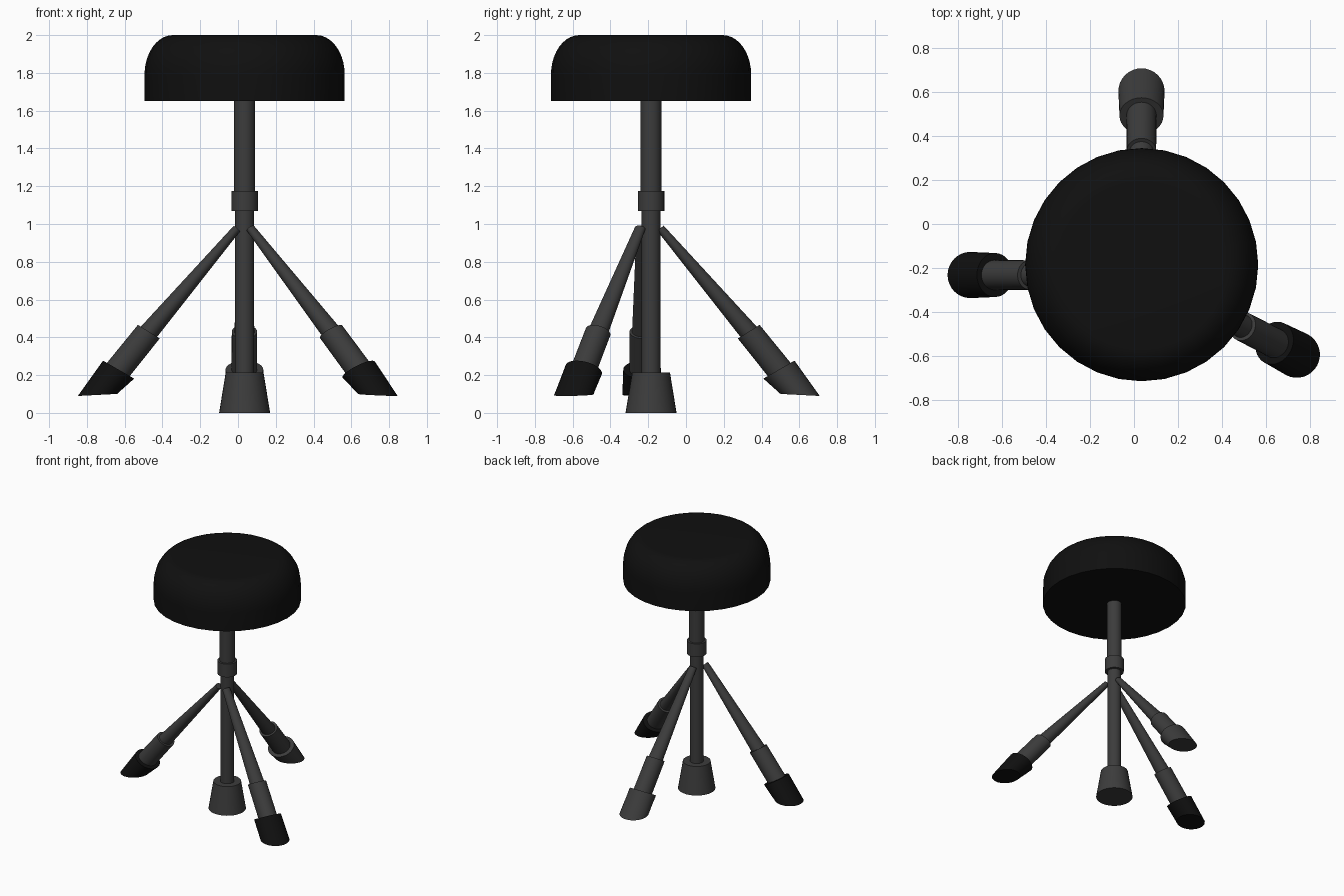
import bpy, bmesh
from math import sin, cos, pi, radians
from mathutils import Vector

if "Cube" in bpy.data.objects:
    bpy.data.objects.remove(bpy.data.objects["Cube"])

CX, CY = 0.035, -0.185


def material(name, v):
    m = bpy.data.materials.new(name)
    m.diffuse_color = (v, v, v, 1)
    m.use_nodes = True
    m.node_tree.nodes["Principled BSDF"].inputs["Base Color"].default_value = m.diffuse_color
    return m


BLACK = material("black_padding", 0.005)
GREY = material("dark_metal", 0.045)


def loft(name, rings, mat, sides=32):
    """Skin a list of point rings and cap both ends."""
    bm = bmesh.new()
    loops = [[bm.verts.new(p) for p in r] for r in rings]
    for a, b in zip(loops, loops[1:]):
        for i in range(sides):
            j = (i + 1) % sides
            bm.faces.new((a[i], a[j], b[j], b[i]))
    bm.faces.new(loops[0][::-1])
    bm.faces.new(loops[-1])
    bmesh.ops.recalc_face_normals(bm, faces=bm.faces)
    me = bpy.data.meshes.new(name)
    bm.to_mesh(me)
    bm.free()
    me.materials.append(mat)
    ob = bpy.data.objects.new(name, me)
    bpy.context.collection.objects.link(ob)
    bpy.ops.object.select_all(action='DESELECT')
    ob.select_set(True)
    bpy.context.view_layer.objects.active = ob
    bpy.ops.object.shade_smooth_by_angle(angle=radians(35))
    return ob


def turned(name, profile, mat, sides=32):
    """Round part about the central post axis, from (radius, z) pairs."""
    rings = [[(CX + r * cos(2 * pi * i / sides), CY + r * sin(2 * pi * i / sides), z)
              for i in range(sides)] for r, z in profile]
    return loft(name, rings, mat, sides)


# Seat cushion with rounded shoulder
shoulder = [(0.38 + 0.15 * cos(t * pi / 20), 1.79 + 0.21 * sin(t * pi / 20)) for t in range(11)]
turned("seat", [(0.53, 1.65)] + shoulder, BLACK)

# Central post, collar and its foot
turned("post_lower", [(0.05, 0.1), (0.05, 1.1)], GREY)
turned("post_upper", [(0.055, 1.1), (0.055, 1.68)], GREY)
turned("post_collar", [(0.07, 1.07), (0.07, 1.175)], GREY)
turned("post_foot", [(0.135, 0.0), (0.1, 0.215)], GREY)


def leg_part(name, start, angle, stretch, sections, mat, sides=32):
    """Sections: distance out, z, in-plane radius, side radius, tilt."""
    out = Vector((cos(angle), sin(angle), 0))
    side = Vector((-sin(angle), cos(angle), 0))
    rings = []
    for u, z, h, w, tilt in sections:
        c = Vector((start[0], start[1], z)) + out * u * stretch
        major = out * cos(radians(tilt)) + Vector((0, 0, sin(radians(tilt))))
        rings.append([c + major * h * cos(2 * pi * i / sides) + side * w * sin(2 * pi * i / sides)
                      for i in range(sides)])
    loft(name, rings, mat, sides)


# Three splayed legs: thin tube, sleeve, and slanted rubber foot
LEGS = [("left", (-0.005, -0.232), pi, 1.0, BLACK),
        ("back", (0.034, -0.135), pi / 2, 1.0, GREY),
        ("right", (0.066, -0.243), radians(-27.5), 1.03, BLACK)]
for label, start, ang, stretch, foot_mat in LEGS:
    leg_part(label + "_leg", start, ang, stretch,
             [(0.0, 0.977, 0.022, 0.03, 42), (0.50, 0.39, 0.053, 0.055, 32)], GREY)
    leg_part(label + "_sleeve", start, ang, stretch,
             [(0.467, 0.43, 0.068, 0.067, 32), (0.65, 0.203, 0.07, 0.068, 30)], GREY)
    leg_part(label + "_foot", start, ang, stretch,
             [(0.627, 0.229, 0.095, 0.1, 30), (0.739, 0.095, 0.104, 0.105, -3)], foot_mat)
